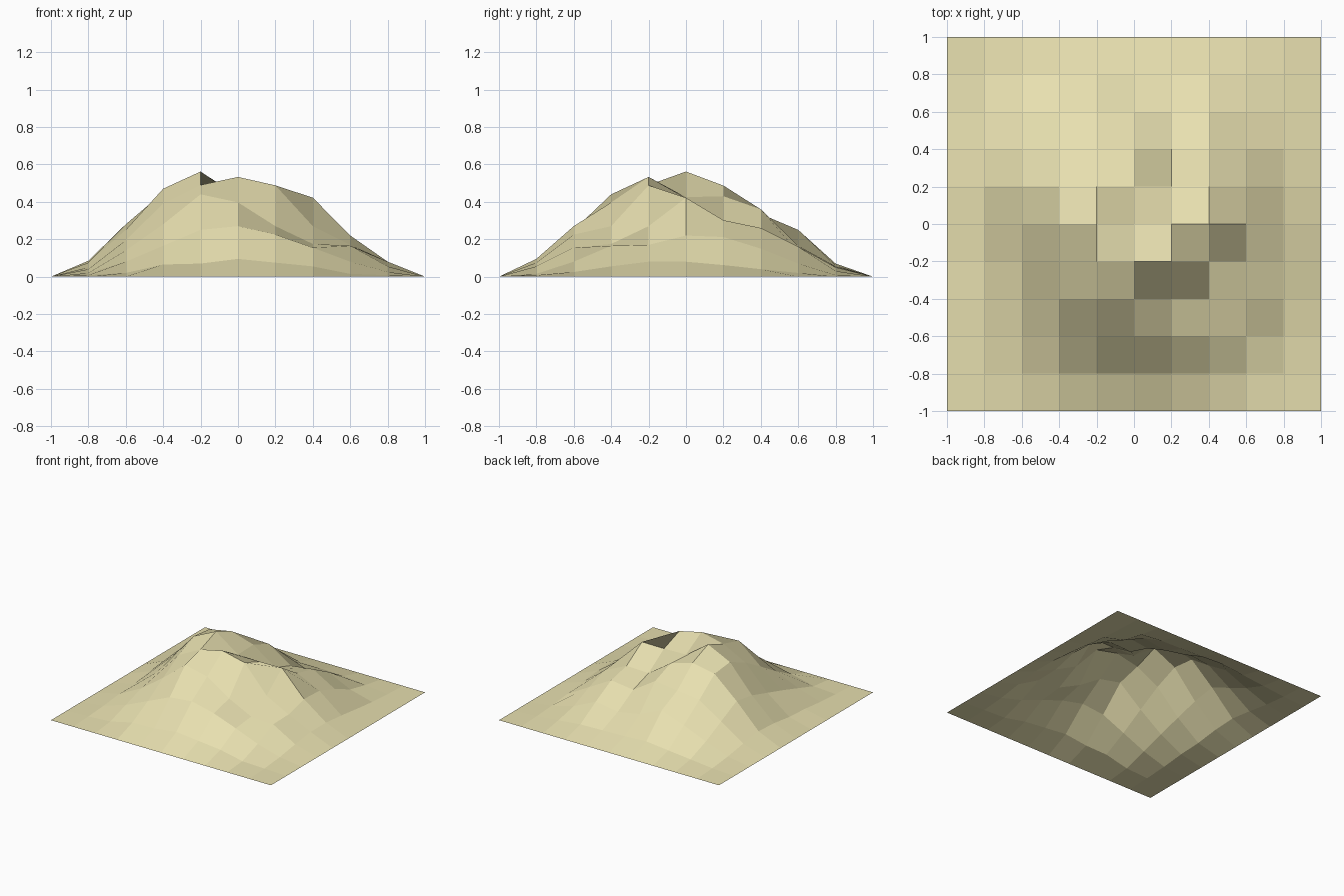
import bpy, bmesh

# Interior heights in thousandths, rows from front (y=-0.8) to back (y=0.8),
# columns from x=-0.8 to x=0.8; the border stays at ground level.
HEIGHTS = [
    (8, 20, 65, 70, 95, 75, 55, 15, 8),
    (20, 80, 165, 250, 270, 225, 155, 80, 25),
    (40, 140, 280, 440, 397, 270, 175, 165, 55),
    (50, 195, 390, 490, 533, 488, 270, 170, 80),
    (75, 250, 470, 562, 425, 420, 422, 220, 80),
    (85, 280, 450, 487, 430, 295, 302, 212, 62),
    (60, 190, 310, 335, 360, 235, 260, 150, 40),
    (30, 100, 180, 250, 165, 130, 160, 70, 20),
    (10, 30, 50, 70, 60, 55, 50, 30, 8),
]

# Faceted hill: a 10 x 10 open grid sheet pushed up
bm = bmesh.new()
bmesh.ops.create_grid(bm, x_segments=10, y_segments=10, size=1)
for v in bm.verts:
    col, row = round(v.co.x * 5) + 4, round(v.co.y * 5) + 4
    if 0 <= col < 9 and 0 <= row < 9:
        v.co.z = HEIGHTS[row][col] / 1000
mesh = bpy.data.meshes.new("hill")
bm.to_mesh(mesh)
bm.free()
hill = bpy.data.objects.new("hill", mesh)
bpy.context.collection.objects.link(hill)

# Sandy surface colour
sand = bpy.data.materials.new("sand")
sand.diffuse_color = (0.8, 0.74, 0.43, 1)
mesh.materials.append(sand)
